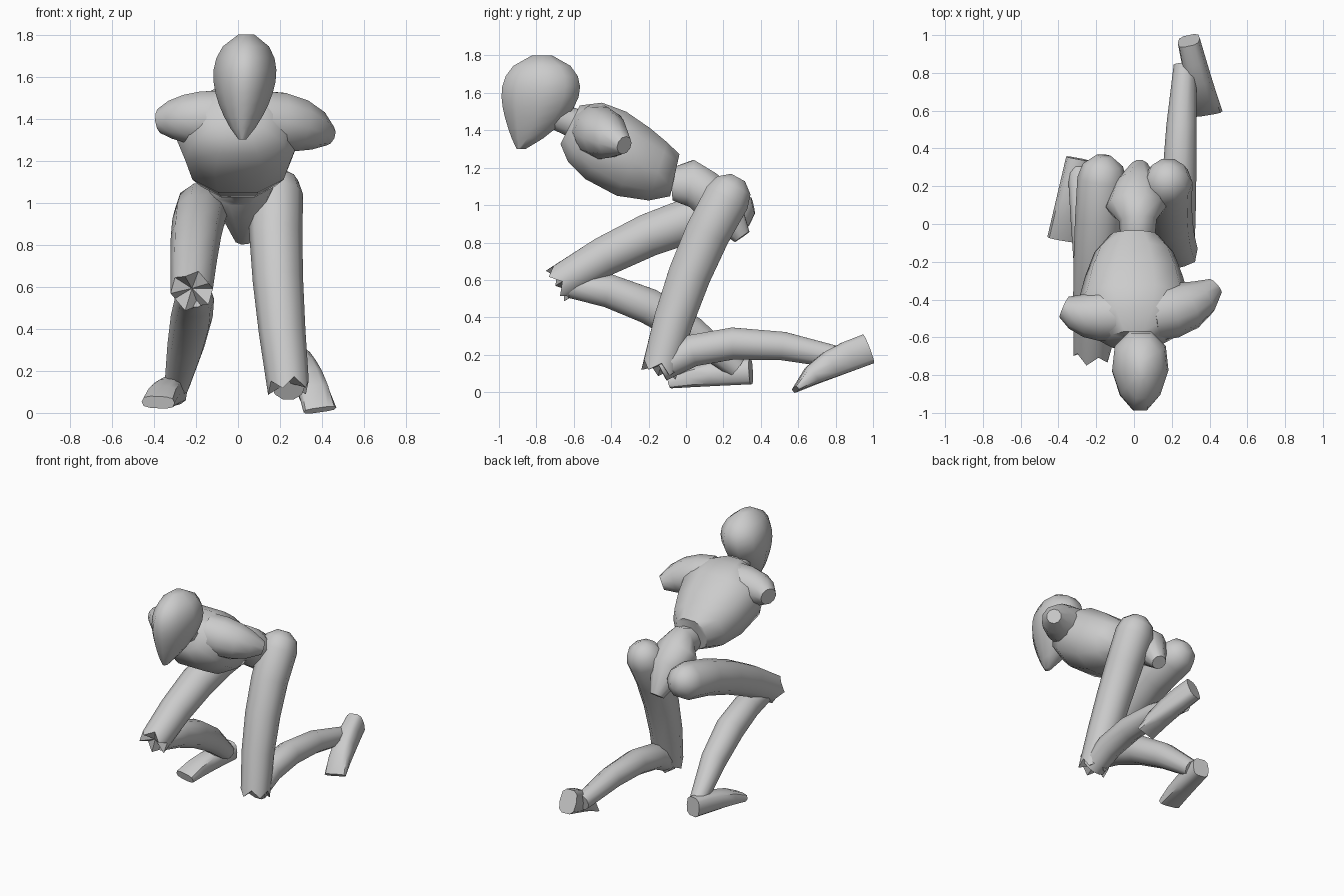
import bpy
import bmesh
from math import sin, cos, pi, radians, copysign
from mathutils import Vector

default_cube = bpy.data.objects.get("Cube")
if default_cube:
    bpy.data.objects.remove(default_cube, do_unlink=True)

SIDEWAYS = Vector((1, 0, 0))
FORWARD = Vector((0, 1, 0))
DOWN = Vector((0, 0, -1))

# One plain clay colour for the whole figure
CLAY = (0.6, 0.6, 0.6, 1)
clay = bpy.data.materials.new("clay grey")
clay.use_nodes = True
clay.diffuse_color = CLAY
clay.node_tree.nodes["Principled BSDF"].inputs["Base Color"].default_value = CLAY


def rounded(value, power):
    """Superellipse coordinate: a power below one gives a boxier section."""
    return copysign(abs(value) ** power, value)


def loft(name, stations, axis=None, reference=SIDEWAYS, power=1, taper=0, ragged=0):
    """Skin elliptical rings given as (centre, half width, half depth)."""
    sides = 10
    bm = bmesh.new()
    centres = [Vector(station[0]) for station in stations]
    last = len(stations) - 1
    rings = []
    for i, (centre, width, depth) in enumerate(stations):
        tangent = axis or (centres[min(i + 1, last)] - centres[max(i - 1, 0)]).normalized()
        across = (reference - tangent * reference.dot(tangent)).normalized()
        up = tangent.cross(across)
        ring = []
        for k in range(sides):
            angle = 2 * pi * k / sides
            u = rounded(cos(angle), power) * (1 - taper * sin(angle))
            v = rounded(sin(angle), power)
            point = centres[i] + across * u * width + up * v * depth
            if i == last:
                point += tangent * ragged * (1 if k % 2 else -1)
            ring.append(bm.verts.new(point))
        rings.append(ring)
    for lower, upper in zip(rings, rings[1:]):
        for k in range(sides):
            n = (k + 1) % sides
            bm.faces.new((lower[k], lower[n], upper[n], upper[k]))
    bm.faces.new(rings[0])
    # The far end closes on a hub, which is sunken for a ragged joint
    hub = bm.verts.new(centres[last] - tangent * ragged)
    for k in range(sides):
        bm.faces.new((rings[last][k], rings[last][(k + 1) % sides], hub))
    bmesh.ops.recalc_face_normals(bm, faces=bm.faces)
    mesh = bpy.data.meshes.new(name)
    bm.to_mesh(mesh)
    bm.free()
    mesh.materials.append(clay)
    mesh.shade_smooth()
    mesh.set_sharp_from_angle(angle=radians(50))
    bpy.context.collection.objects.link(bpy.data.objects.new(name, mesh))


def through(start, middle, end, t):
    """Value at t on the parabola passing through three values."""
    return (start * (1 - t) * (1 - t * 2)
            + middle * t * (1 - t) * 4
            + end * t * (t * 2 - 1))


def limb(name, path, radii, domed=False, **options):
    """Round limb whose centre line and radius bend through three keys."""
    points = [Vector(point) for point in path]
    steps = 4
    stations = []
    for i in range(steps + 1):
        radius = through(*radii, i / steps)
        stations.append((through(*points, i / steps), radius, radius))
    if domed:
        first, size = stations[0][0], radii[0]
        outward = (first - stations[1][0]).normalized()
        for angle in (radians(35), radians(70)):
            ring = size * cos(angle)
            stations.insert(0, (first + outward * size * sin(angle), ring, ring))
    loft(name, stations, **options)


def foot(name, heel, toe, heel_height, toe_height):
    """Boxy wedge standing on the straight sole line from heel to toe."""
    heel, toe = Vector(heel), Vector(toe)
    up = (toe - heel).cross(SIDEWAYS).normalized()
    steps = 4
    stations = []
    for i in range(steps + 1):
        t = i / steps
        height = heel_height + (toe_height - heel_height) * t ** 3
        stations.append((heel.lerp(toe, t) + up * height, 0.06 + 0.02 * t, height))
    loft(name, stations, power=0.65)


def head(name):
    """Egg with a broad crown, narrowing toward the chin and the face."""
    steps = 9
    stations = []
    for i in range(steps + 1):
        t = 0.015 + 0.96 * i / steps
        swell = sin(pi * t ** 0.7) ** 0.75
        centre = (0.04 - 0.02 * t, -0.77 - 0.12 * t ** 3, 1.8 - 0.5 * i / steps)
        stations.append((centre, 0.15 * swell, 0.22 * swell))
    loft(name, stations, axis=DOWN, taper=0.2)


# Head and neck
head("head")
limb("neck", [(0, -.53, 1.42), (.02, -.63, 1.45), (.03, -.73, 1.5)], (.09, .08, .08))

# Torso from waist to collar
loft("torso", [
    ((0, -.06, 1.16), .13, .12),
    ((0, -.15, 1.18), .21, .17),
    ((0, -.28, 1.23), .26, .21),
    ((0, -.43, 1.32), .3, .22),
    ((0, -.54, 1.39), .26, .19),
    ((0, -.62, 1.43), .14, .12),
], power=.85)

# Shoulder stubs
limb("left_shoulder", [(.1, -.48, 1.4), (.29, -.43, 1.37), (.43, -.33, 1.32)],
     (.14, .13, .05), reference=FORWARD)
limb("right_shoulder", [(-.1, -.48, 1.4), (-.25, -.48, 1.4), (-.37, -.44, 1.39)],
     (.14, .12, .06), reference=FORWARD)

# Pelvis: narrow waist, flared crest, tapering to the crotch
loft("pelvis", [
    ((.02, -.08, 1.11), .09, .09),
    ((.02, .02, 1.12), .1, .13),
    ((.01, .09, 1.08), .16, .12),
    ((.02, .18, 1), .13, .13),
    ((.03, .3, .83), .05, .05),
])

# Left leg: kneeling, shin trailing behind
limb("left_thigh", [(.18, .22, 1.04), (.19, .02, .63), (.24, -.14, .12)],
     (.13, .12, .1), domed=True, ragged=.025)
limb("left_shin", [(.24, -.14, .13), (.24, .25, .26), (.27, .84, .18)], (.08, .09, .06))
foot("left_foot", heel=(.29, 1, .15), toe=(.39, .59, 0), heel_height=.085, toe_height=.015)

# Right leg: thigh reaching forward, shin folded back to a planted foot
limb("right_thigh", [(-.17, .24, .97), (-.2, -.2, .84), (-.22, -.68, .58)],
     (.13, .12, .1), domed=True, ragged=.025)
limb("right_shin", [(-.21, -.62, .57), (-.22, -.2, .46), (-.29, .27, .13)], (.07, .1, .06))
foot("right_foot", heel=(-.3, .35, .04), toe=(-.38, -.08, .02), heel_height=.07, toe_height=.03)
